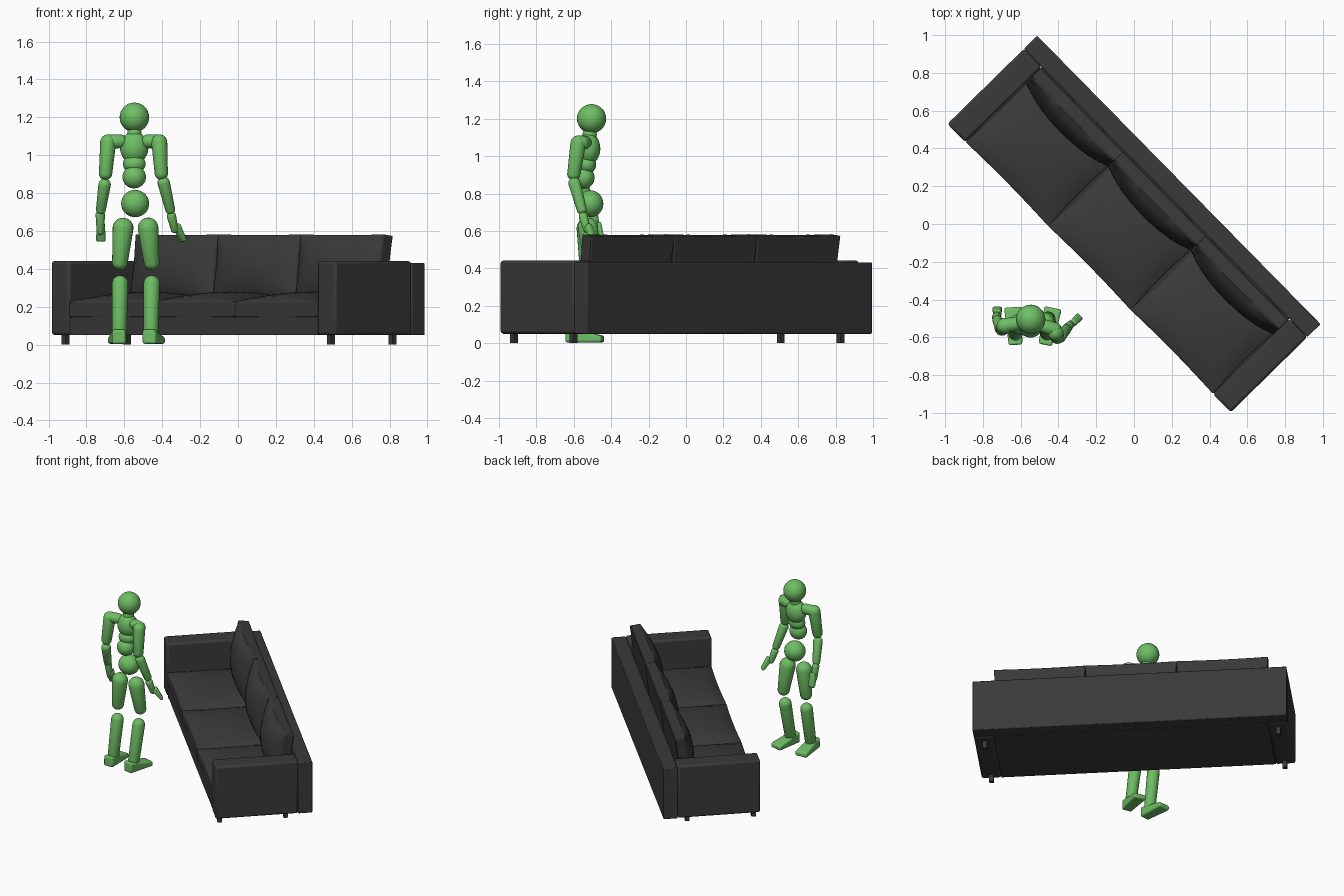
import bpy, bmesh, math
from mathutils import Matrix, Vector

if "Cube" in bpy.data.objects:
    bpy.data.objects.remove(bpy.data.objects["Cube"])


def material(name, color):
    m = bpy.data.materials.new(name)
    m.use_nodes = True
    m.diffuse_color = (*color, 1)
    bsdf = m.node_tree.nodes["Principled BSDF"]
    bsdf.inputs["Base Color"].default_value = (*color, 1)
    bsdf.inputs["Roughness"].default_value = 0.7
    return m


CHARCOAL = material("charcoal fabric", (0.042, 0.042, 0.042))
GREEN = material("soft green", (0.156, 0.515, 0.127))

# The sofa stands diagonally; its parts are laid out in its own frame
SOFA = Matrix.Rotation(math.radians(-45.5), 4, 'Z')


def finish(name, bm, mat, matrix, bevel=0, segments=2):
    bmesh.ops.recalc_face_normals(bm, faces=bm.faces)
    mesh = bpy.data.meshes.new(name)
    bm.to_mesh(mesh)
    bm.free()
    mesh.materials.append(mat)
    ob = bpy.data.objects.new(name, mesh)
    bpy.context.collection.objects.link(ob)
    ob.matrix_world = matrix
    if bevel:
        mod = ob.modifiers.new("soft edges", 'BEVEL')
        mod.width, mod.segments = bevel, segments
        mod.limit_method, mod.angle_limit = 'ANGLE', math.radians(45)
    bpy.ops.object.select_all(action='DESELECT')
    ob.select_set(True)
    bpy.context.view_layer.objects.active = ob
    bpy.ops.object.shade_smooth_by_angle(angle=math.radians(40))
    return ob


def box(name, lo, hi, mat=CHARCOAL, bevel=0.0):
    bm = bmesh.new()
    bmesh.ops.create_cube(bm, size=1)
    lo, hi = Vector(lo), Vector(hi)
    for v in bm.verts:
        v.co = Vector([(lo[i] + hi[i]) / 2 + v.co[i] * (hi[i] - lo[i]) for i in range(3)])
    return finish(name, bm, mat, SOFA, bevel)


def cushion(name, size, puff, matrix):
    """Slab with a crowned upper face; size is width, depth, edge thickness."""
    bm = bmesh.new()
    bmesh.ops.create_cube(bm, size=2)
    bmesh.ops.subdivide_edges(bm, edges=bm.edges, cuts=11, use_grid_fill=True)
    for v in bm.verts:
        a, b, c = v.co
        crown = (1 - a * a) * (1 - b * b)
        pull = 1 - 0.025 * (1 - min(a * a, b * b))
        v.co = (a * size[0] / 2 * pull, b * size[1] / 2 * pull,
                c * size[2] / 2 + puff * max(c, 0) * crown ** 0.6)
    return finish(name, bm, CHARCOAL, SOFA @ matrix, 0.018, 3)


# Sofa frame
HALF, FRONT, INNER, BACK = 1.07, -0.333, 0.235, 0.333
ARM = 0.935
box("seat_base", (-ARM, -0.325, 0.05), (ARM, INNER, 0.15))
box("back_panel", (-HALF, INNER, 0.05), (HALF, BACK, 0.432), bevel=0.006)
for side, s in (("right", -1), ("left", 1)):
    xs = sorted((s * ARM, s * HALF))
    box(side + "_armrest", (xs[0], FRONT, 0.05), (xs[1], INNER, 0.442), bevel=0.014)
    for end, y in (("front", -0.295), ("back", 0.16)):
        box(f"{side}_{end}_leg", (s - 0.015, y - 0.015, 0), (s + 0.015, y + 0.015, 0.06))

# Seat and back cushions
for i, side in enumerate(("right", "middle", "left")):
    x = (i - 1) * 0.622
    cushion(side + "_seat_cushion", (0.625, 0.54, 0.085), 0.05,
            Matrix.Translation((x, -0.062, 0.187)))
    cushion(side + "_back_cushion", (0.625, 0.36, 0.075), 0.07,
            Matrix.Translation((x, 0.172, 0.4)) @ Matrix.Rotation(math.radians(83), 4, 'X'))


# Jointed figure
def ball(name, loc, radii):
    bm = bmesh.new()
    bmesh.ops.create_uvsphere(bm, u_segments=28, v_segments=16, radius=1)
    finish(name, bm, GREEN, Matrix.Translation(loc) @ Matrix.Diagonal((*radii, 1)))


def limb(name, start, end, r1, r2):
    """Tapered capsule whose rounded tips touch start and end."""
    a, b = Vector(start), Vector(end)
    length = (b - a).length
    bm = bmesh.new()
    bmesh.ops.create_uvsphere(bm, u_segments=20, v_segments=12, radius=1)
    for v in bm.verts:
        if v.co.z > 0.001:
            v.co = v.co * r2 + Vector((0, 0, length - r2))
        else:
            v.co = v.co * r1 + Vector((0, 0, r1))
    turn = (b - a).to_track_quat('Z', 'Y').to_matrix().to_4x4()
    finish(name, bm, GREEN, Matrix.Translation(a) @ turn)


def wedge(name, loc, size, toe, matrix):
    """Block reaching along +y, its far end lowered to the toe fraction."""
    bm = bmesh.new()
    bmesh.ops.create_cube(bm, size=1)
    for v in bm.verts:
        x, y, z = v.co.x, v.co.y + 0.5, v.co.z + 0.5
        v.co = (x * size[0] * (1.1 if y > 0.5 else 0.85), y * size[1],
                z * size[2] * (toe if y > 0.5 else 1))
    finish(name, bm, GREEN, Matrix.Translation(loc) @ matrix, 0.012, 3)


# Head and trunk
ball("head", (-0.547, -0.505, 1.2), (0.078, 0.078, 0.078))
ball("neck", (-0.547, -0.515, 1.115), (0.038, 0.038, 0.04))
ball("chest", (-0.548, -0.52, 1.04), (0.075, 0.062, 0.085))
ball("waist", (-0.548, -0.53, 0.955), (0.06, 0.05, 0.05))
ball("belly", (-0.548, -0.545, 0.885), (0.062, 0.056, 0.06))
ball("pelvis", (-0.543, -0.512, 0.745), (0.074, 0.07, 0.072))

# Arms
limb("outer_shoulder", (-0.585, -0.525, 1.075), (-0.715, -0.54, 1.07), 0.036, 0.04)
limb("outer_upper_arm", (-0.682, -0.535, 1.11), (-0.702, -0.56, 0.87), 0.042, 0.036)
limb("outer_forearm", (-0.7, -0.565, 0.875), (-0.727, -0.5, 0.69), 0.033, 0.027)
limb("outer_wrist", (-0.727, -0.5, 0.71), (-0.727, -0.475, 0.58), 0.025, 0.02)
limb("inner_shoulder", (-0.51, -0.53, 1.075), (-0.385, -0.57, 1.07), 0.036, 0.04)
limb("inner_upper_arm", (-0.418, -0.57, 1.11), (-0.403, -0.605, 0.87), 0.042, 0.036)
limb("inner_forearm", (-0.4, -0.605, 0.885), (-0.352, -0.55, 0.69), 0.033, 0.027)
limb("inner_wrist", (-0.357, -0.555, 0.7), (-0.33, -0.525, 0.59), 0.025, 0.02)

# Hands hang down from the wrists
DOWN = Matrix.Rotation(math.radians(-65), 4, 'X')
wedge("outer_hand", (-0.724, -0.5, 0.63), (0.048, 0.1, 0.05), 0.5, DOWN)
wedge("inner_hand", (-0.338, -0.54, 0.615), (0.04, 0.1, 0.045), 0.5,
      Matrix.Rotation(math.radians(-45), 4, 'Z') @ Matrix.Rotation(math.radians(-50), 4, 'X'))

# Legs and feet
limb("outer_thigh", (-0.602, -0.53, 0.67), (-0.627, -0.53, 0.395), 0.055, 0.042)
limb("outer_shin", (-0.622, -0.53, 0.365), (-0.627, -0.585, 0.03), 0.043, 0.04)
limb("inner_thigh", (-0.48, -0.53, 0.67), (-0.452, -0.5, 0.395), 0.055, 0.042)
limb("inner_shin", (-0.455, -0.515, 0.365), (-0.46, -0.585, 0.03), 0.043, 0.04)
wedge("outer_foot", (-0.627, -0.64, 0.004), (0.085, 0.2, 0.078), 0.45,
      Matrix.Rotation(math.radians(4), 4, 'Z'))
wedge("inner_foot", (-0.47, -0.64, 0.004), (0.085, 0.2, 0.078), 0.45,
      Matrix.Rotation(math.radians(-12), 4, 'Z'))
